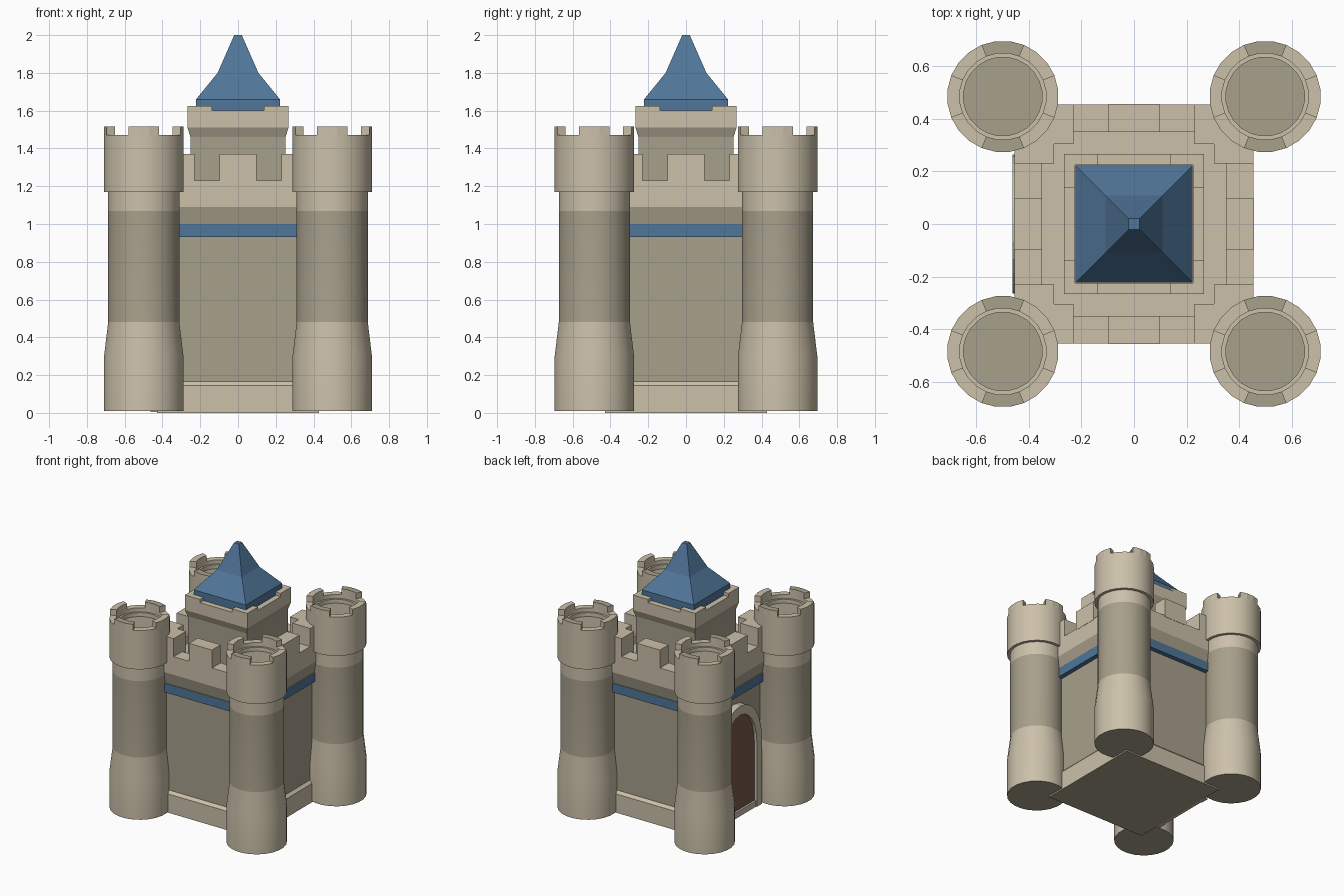
import bpy, bmesh, math

if "Cube" in bpy.data.objects:
    bpy.data.objects.remove(bpy.data.objects["Cube"])

def material(name, rgb):
    m = bpy.data.materials.new(name)
    m.diffuse_color = (*rgb, 1)
    m.use_nodes = True
    m.node_tree.nodes["Principled BSDF"].inputs["Base Color"].default_value = m.diffuse_color
    return m

LIGHT = material("light_stone", (0.60, 0.53, 0.40))
DARK = material("dark_stone", (0.39, 0.35, 0.26))
BLUE = material("blue_slate", (0.08, 0.18, 0.32))
WOOD = material("door_wood", (0.20, 0.10, 0.07))
MATS = [LIGHT, DARK, BLUE, WOOD]
L, D, B, W = range(4)

def finish(name, bm, loc=(0, 0, 0), smooth=False):
    bmesh.ops.recalc_face_normals(bm, faces=bm.faces)
    me = bpy.data.meshes.new(name)
    bm.to_mesh(me)
    bm.free()
    for m in MATS:
        me.materials.append(m)
    ob = bpy.data.objects.new(name, me)
    ob.location = loc
    bpy.context.collection.objects.link(ob)
    if smooth:
        bpy.ops.object.select_all(action='DESELECT')
        ob.select_set(True)
        bpy.context.view_layer.objects.active = ob
        bpy.ops.object.shade_smooth_by_angle(angle=math.radians(25))
    return ob

def lathe(name, profile, sides, loc=(0, 0, 0), smooth=False):
    """Stack of rings (size, z, material of the strip above); capped at both ends.
    With four sides the size is the half width of a square."""
    bm = bmesh.new()
    k = math.sqrt(2) if sides == 4 else 1
    rings = []
    for r, z, _ in profile:
        rings.append([bm.verts.new((r * k * math.cos((i + .5) * math.tau / sides),
                                    r * k * math.sin((i + .5) * math.tau / sides), z))
                      for i in range(sides)])
    for a, b, p in zip(rings, rings[1:], profile):
        for i in range(sides):
            j = (i + 1) % sides
            bm.faces.new((a[i], a[j], b[j], b[i])).material_index = p[2]
    bm.faces.new(rings[0]).material_index = D
    bm.faces.new(rings[-1]).material_index = profile[-1][2]
    return finish(name, bm, loc, smooth)

def prism(name, pts, lo, hi, mat, place=lambda u, v, w: (u, v, w), top=None, loc=(0, 0, 0)):
    """Extrude a flat outline from lo to hi."""
    bm = bmesh.new()
    a = [bm.verts.new(place(u, v, lo)) for u, v in pts]
    b = [bm.verts.new(place(u, v, hi)) for u, v in pts]
    n = len(pts)
    faces = [bm.faces.new((a[i], a[(i + 1) % n], b[(i + 1) % n], b[i])) for i in range(n)]
    faces += [bm.faces.new(a), bm.faces.new(b)]
    for f in faces:
        f.material_index = mat
    faces[-1].material_index = mat if top is None else top
    return finish(name, bm, loc)

def rect(x0, x1, y0, y1):
    return [(x0, y0), (x1, y0), (x1, y1), (x0, y1)]

def turned(pts, q):
    """Rotate an outline by q quarter turns."""
    for _ in range(q):
        pts = [(-y, x) for x, y in pts]
    return pts

# Main hall: plinth, wall, blue band, parapet and roof deck
lathe("hall", [(.43, 0, L), (.43, .145, L), (.41, .165, D), (.41, .93, B), (.445, .93, B),
               (.445, 1.0, D), (.438, 1.0, D), (.455, 1.09, L), (.455, 1.23, L),
               (.35, 1.23, L), (.35, 1.17, L)], 4)

# Hall battlements: one middle merlon and one L-shaped corner per side
corner = [(.23, .455), (.23, .305), (.305, .305), (.305, .23), (.455, .23), (.455, .455)]
for q in range(4):
    prism("hall_merlon", turned(rect(-.097, .097, .35, .457), q), 1.22, 1.37, L)
    prism("hall_corner_merlon", turned(corner, q), 1.17, 1.37, L)

# Keep with flared top and shallow corner merlons
lathe("keep", [(.252, 1.16, D), (.252, 1.46, D), (.267, 1.51, L), (.267, 1.60, L),
               (.225, 1.60, L), (.225, 1.58, L)], 4)
keep_corner = [(.137, .267), (.137, .225), (.225, .225), (.225, .137), (.267, .137), (.267, .267)]
for q in range(4):
    prism("keep_merlon", turned(keep_corner, q), 1.595, 1.625, L)

# Spire roof
lathe("spire_roof", [(.222, 1.585, B), (.222, 1.66, B), (.108, 1.80, B), (.02, 2.0, B)], 4)

# Corner towers with four merlons each
tower = [(.212, .01, L), (.212, .30, L), (.19, .48, D), (.19, 1.07, L), (.19, 1.17, L),
         (.212, 1.17, L), (.212, 1.47, L), (.165, 1.47, L), (.165, 1.44, L),
         (.15, 1.44, L), (.15, 1.41, D)]
arc = [math.radians(a) for a in (-22.5, -7.5, 7.5, 22.5)]
sector = [(.212 * math.cos(a), .212 * math.sin(a)) for a in arc]
sector += [(.165 * math.cos(a), .165 * math.sin(a)) for a in reversed(arc)]
for sx in (-1, 1):
    for sy in (-1, 1):
        loc = (sx * .499, sy * .485, 0)
        lathe("tower", tower, 24, loc, smooth=True)
        for q in range(4):
            prism("tower_merlon", turned(sector, q), 1.465, 1.515, L,
                  top=D if q % 2 else L, loc=loc)

# Arched door on the left side
def arch(half, base, spring, peak, n=12):
    pts = [(half, base)]
    for i in range(n + 1):
        t = math.pi * i / n
        pts.append((half * math.cos(t), spring + (peak - spring) * math.sin(t)))
    return pts + [(-half, base)]

def on_left(u, v, w):
    return (-w, u, v)

outer, inner = arch(.265, .005, .52, .86), arch(.205, .005, .50, .79)
prism("door_frame", outer + inner[::-1], .40, .462, L, on_left)
prism("door_leaf", arch(.207, .05, .50, .792), .40, .44, W, on_left)
prism("door_step", rect(-.207, .207, .005, .05), .40, .455, L, on_left)
